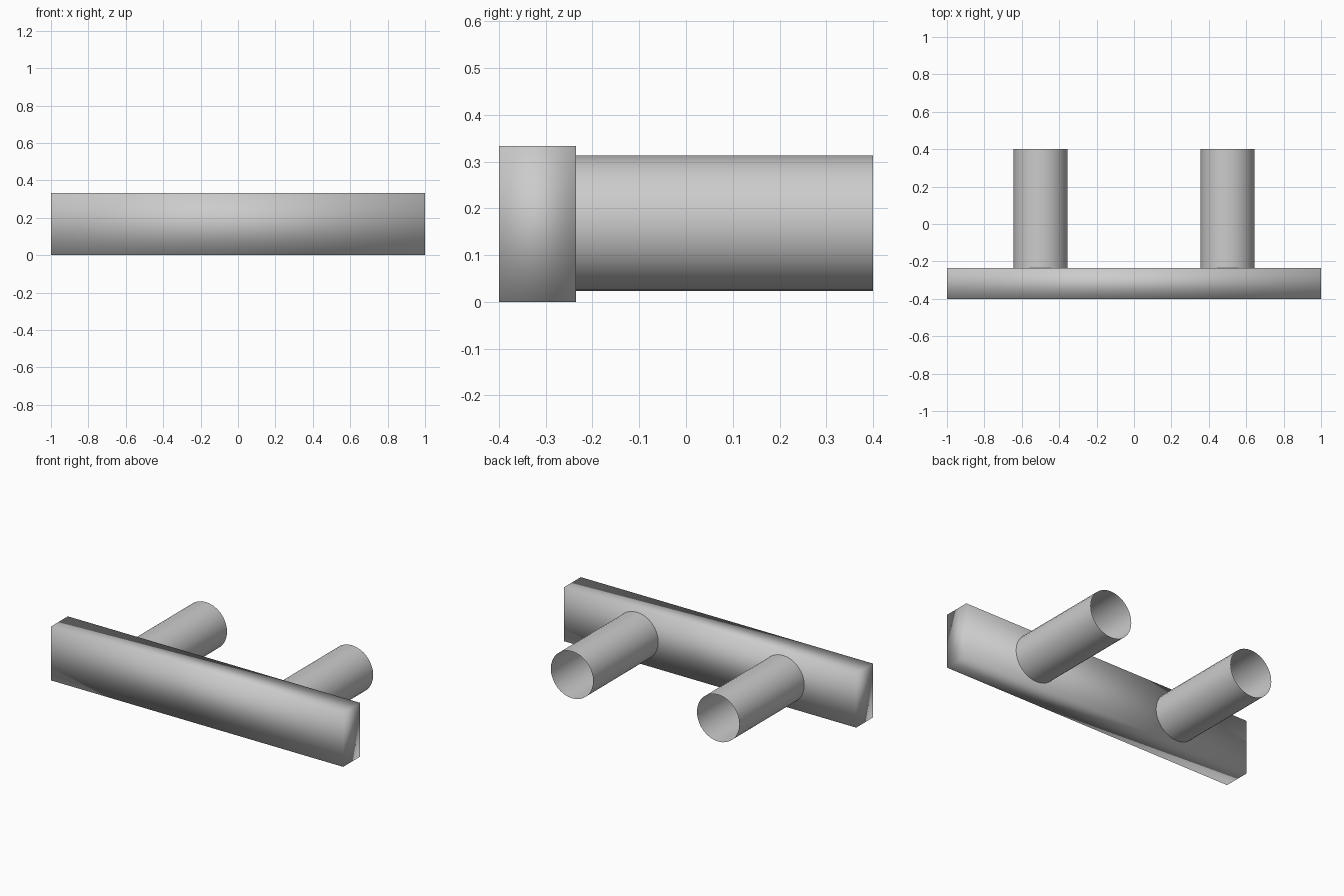
import bpy
import math

if "Cube" in bpy.data.objects:
    bpy.data.objects.remove(bpy.data.objects["Cube"])

grey = bpy.data.materials.new("plain_grey")
grey.use_nodes = True
colour = (0.6, 0.6, 0.6, 1)
grey.diffuse_color = colour
grey.node_tree.nodes["Principled BSDF"].inputs["Base Color"].default_value = colour

FRONT, JOIN, BACK = -0.4, -0.235, 0.4
HEIGHT = 0.333


def finish(obj, name):
    obj.name = name
    obj.data.materials.append(grey)
    bpy.ops.object.transform_apply(location=False, rotation=True, scale=True)
    bpy.ops.object.shade_smooth()


# Long bar across the front, shaded softly over its corners
bpy.ops.mesh.primitive_cube_add(size=1, location=(0, (FRONT + JOIN) / 2, HEIGHT / 2))
bar = bpy.context.object
bar.scale = (2, JOIN - FRONT, HEIGHT)
finish(bar, "front_bar")

# Two open tubes reaching back from the bar
for name, x in (("left_tube", 0.5), ("right_tube", -0.5)):
    bpy.ops.mesh.primitive_cylinder_add(
        vertices=32, radius=0.145, depth=BACK - JOIN, end_fill_type='NOTHING',
        location=(x, (JOIN + BACK) / 2, 0.168), rotation=(math.pi / 2, 0, 0))
    finish(bpy.context.object, name)
